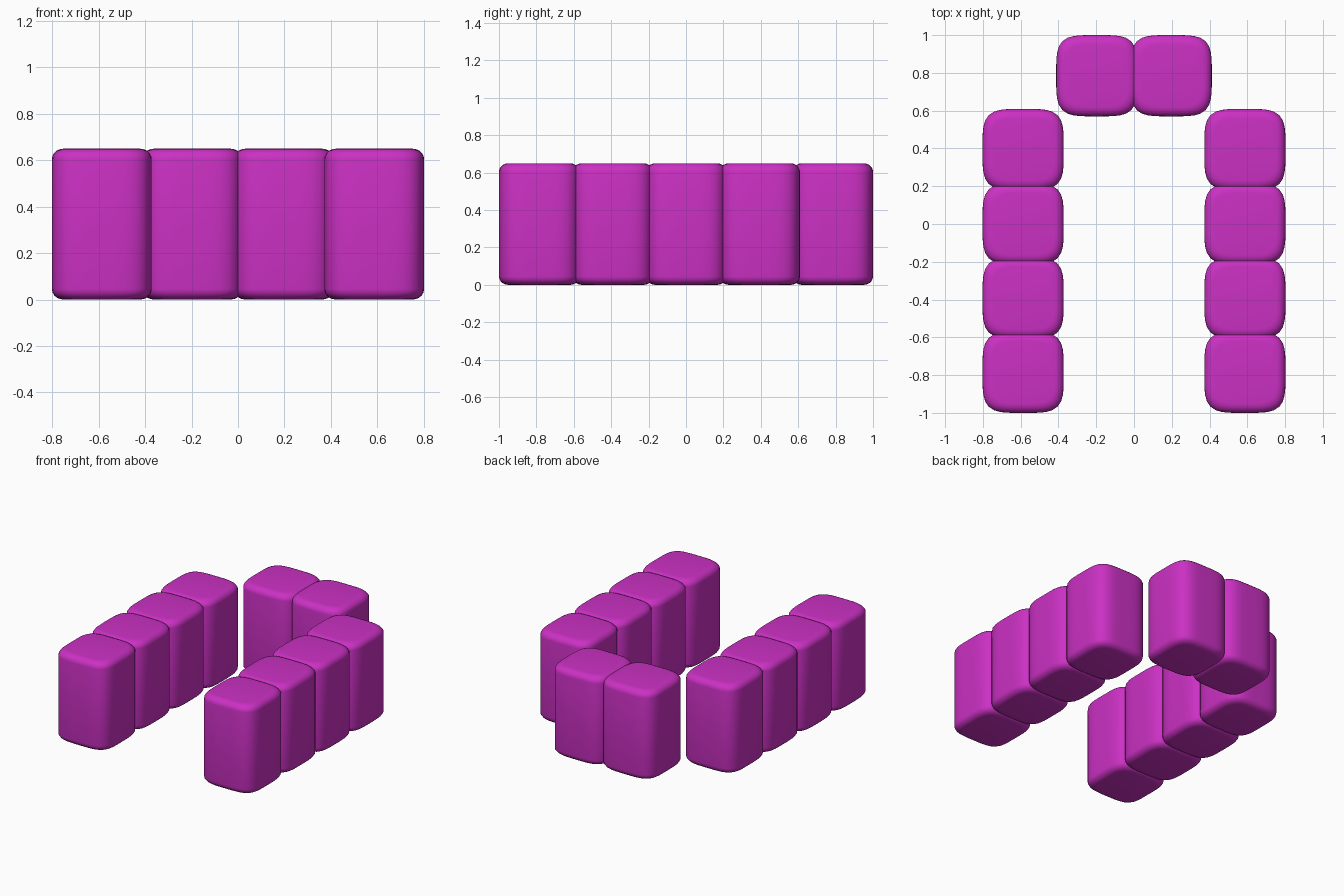
import bpy, bmesh, math

if "Cube" in bpy.data.objects:
    bpy.data.objects.remove(bpy.data.objects["Cube"])

HALF, HEIGHT, EXP, SEGS = 0.215, 0.65, 4.2, 48
BEV_IN, BEV_UP, STEPS = 0.05, 0.045, 5

mat = bpy.data.materials.new("magenta")
mat.diffuse_color = (0.6, 0.03, 0.55, 1)
mat.use_nodes = True
mat.node_tree.nodes["Principled BSDF"].inputs["Base Color"].default_value = mat.diffuse_color


def ring(bm, r, z):
    """Rounded-square outline, points spread evenly around the corners."""
    verts = []
    for i in range(SEGS):
        a = 2 * math.pi * i / SEGS
        c, s = math.cos(a), math.sin(a)
        k = r / (abs(c) ** EXP + abs(s) ** EXP) ** (1 / EXP)
        verts.append(bm.verts.new((k * c, k * s, z)))
    return verts


# soft-edged cushion block, shared by all seats
bm = bmesh.new()
levels = []
for i in range(STEPS + 1):
    t = math.pi / 2 * i / STEPS
    levels.append((HALF - BEV_IN * (1 - math.sin(t)), BEV_UP * (1 - math.cos(t))))
levels += [(r, HEIGHT - z) for r, z in reversed(levels)]
rings = [ring(bm, r, z) for r, z in levels]
for lo, hi in zip(rings, rings[1:]):
    for i in range(SEGS):
        j = (i + 1) % SEGS
        bm.faces.new((lo[i], lo[j], hi[j], hi[i]))
bm.faces.new(rings[0][::-1])
bm.faces.new(rings[-1])
for f in bm.faces:
    f.smooth = True
mesh = bpy.data.meshes.new("block")
bm.to_mesh(mesh)
bm.free()
mesh.materials.append(mat)


def block(name, x, y):
    ob = bpy.data.objects.new(name, mesh)
    ob.location = (x, y, 0)
    bpy.context.collection.objects.link(ob)


# two side rows and the back pair, forming a U
for side, sx in (("left", -1), ("right", 1)):
    for i in range(4):
        block(f"{side}_block_{i + 1}", sx * 0.587, -0.785 + i * 0.393)
    block(f"back_{side}_block", sx * 0.197, 0.785)
